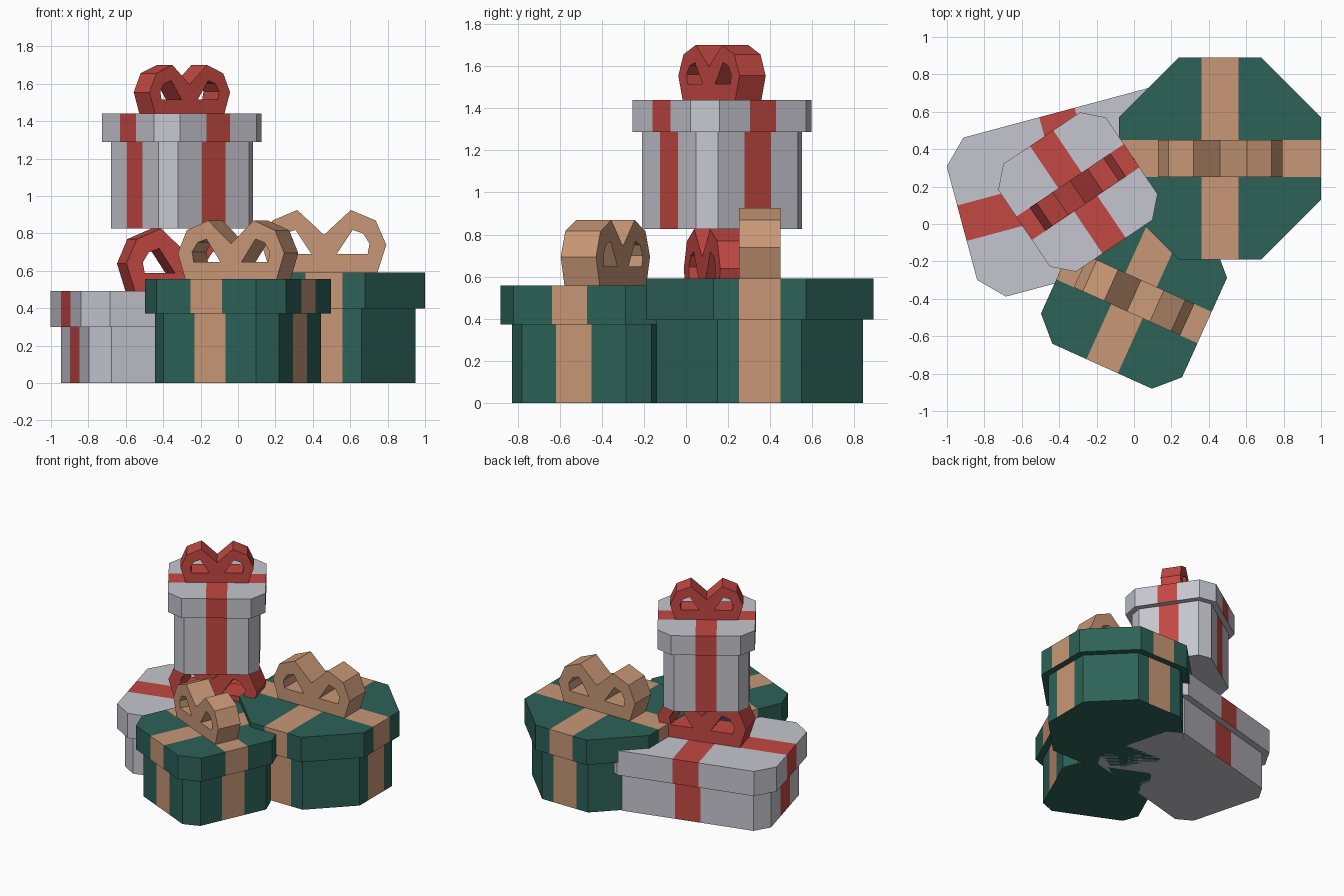
import bpy, bmesh, math
from mathutils import Vector

if "Cube" in bpy.data.objects:
    bpy.data.objects.remove(bpy.data.objects["Cube"])


def material(name, color):
    m = bpy.data.materials.new(name)
    m.diffuse_color = (*color, 1)
    m.use_nodes = True
    m.node_tree.nodes["Principled BSDF"].inputs["Base Color"].default_value = m.diffuse_color
    return m


GREEN = material("dark_green", (0.026, 0.122, 0.098))
TAN = material("tan_ribbon", (0.58, 0.31, 0.18))
GREY = material("pale_grey", (0.56, 0.56, 0.62))
RED = material("red_ribbon", (0.55, 0.065, 0.055))


def chamfered(hx, hy, c):
    """Rectangle outline with cut corners, counter-clockwise."""
    return [(hx, c - hy), (hx, hy - c), (hx - c, hy), (c - hx, hy),
            (-hx, hy - c), (-hx, c - hy), (c - hx, -hy), (hx - c, -hy)]


def gift_box(name, loc, angle, hx, hy, chamfer, inset, rim, top, ribbon, mats):
    """Box body and overhanging lid, with a flush ribbon cross."""
    bm = bmesh.new()
    body = chamfered(hx - inset, hy - inset, chamfer - 0.586 * inset)
    lid = chamfered(hx, hy, chamfer)
    rings = [[bm.verts.new((x, y, z)) for x, y in outline]
             for outline, z in ((body, 0), (body, rim), (lid, rim), (lid, top))]
    for a, b in zip(rings, rings[1:]):
        for i in range(8):
            j = (i + 1) % 8
            bm.faces.new((a[i], a[j], b[j], b[i]))
    bm.faces.new(rings[0][::-1])
    bm.faces.new(rings[-1])

    # Cut the ribbon borders
    for axis in (Vector((1, 0, 0)), Vector((0, 1, 0))):
        for s in (-ribbon, ribbon):
            bmesh.ops.bisect_plane(bm, geom=bm.verts[:] + bm.edges[:] + bm.faces[:],
                                   plane_co=axis * s, plane_no=axis)
    bm.normal_update()
    # Ribbon colour on the sides and top only
    for f in bm.faces:
        c = f.calc_center_median()
        if f.normal.z > -0.5 and min(abs(c.x), abs(c.y)) < ribbon - 0.001:
            f.material_index = 1

    mesh = bpy.data.meshes.new(name)
    bm.to_mesh(mesh)
    bm.free()
    for m in mats:
        mesh.materials.append(m)
    ob = bpy.data.objects.new(name, mesh)
    ob.location = loc
    ob.rotation_euler.z = angle
    bpy.context.collection.objects.link(ob)


# Right half of the bow outline and its loop opening, for a bow of height 1
BOW = [(0.86, 0), (1, 0.44), (0.83, 0.83), (0.43, 1)]
LOOP = [(0.2, 0.29), (0.7, 0.29), (0.73, 0.46), (0.63, 0.62), (0.46, 0.68)]


def mirror(points):
    return [(-x, z) for x, z in reversed(points)]


def bow(name, loc, angle, size, half_depth, mat):
    """Flat two-loop bow standing on the lid."""
    curve = bpy.data.curves.new(name + "_outline", 'CURVE')
    curve.dimensions = '2D'
    curve.fill_mode = 'BOTH'
    curve.extrude = half_depth
    for pts in (BOW + [(0, 0.6)] + mirror(BOW), LOOP, mirror(LOOP)):
        spline = curve.splines.new('POLY')
        spline.points.add(len(pts) - 1)
        for p, (x, z) in zip(spline.points, pts):
            p.co = (x * size, z * size, 0, 1)
        spline.use_cyclic_u = True
    tmp = bpy.data.objects.new(name + "_outline", curve)
    bpy.context.collection.objects.link(tmp)
    bpy.context.view_layer.update()
    dg = bpy.context.evaluated_depsgraph_get()
    mesh = bpy.data.meshes.new_from_object(tmp.evaluated_get(dg))
    bpy.data.objects.remove(tmp)
    for p in mesh.polygons:
        p.use_smooth = False
        p.material_index = 0
    mesh.materials.clear()
    mesh.materials.append(mat)
    ob = bpy.data.objects.new(name, mesh)
    ob.location = loc
    ob.rotation_euler = (math.pi / 2, 0, angle)
    bpy.context.collection.objects.link(ob)


# name, x, y, z, angle, half x, half y, chamfer, inset, rim, top, ribbon, bow size, colours
GIFTS = [
    ("large_green", 0.46, 0.35, 0, 0, 0.54, 0.54, 0.32, 0.05,
     0.397, 0.592, 0.099, 0.333, (GREEN, TAN)),
    ("small_green", 0.0, -0.383, 0, -24.3, 0.414, 0.414, 0.122, 0.05,
     0.372, 0.557, 0.092, 0.312, (GREEN, TAN)),
    ("long_grey", -0.298, 0.171, 0, 15, 0.644, 0.44, 0.126, 0.05,
     0.298, 0.491, 0.098, 0.335, (GREY, RED)),
    ("tall_grey", -0.30, 0.171, 0.826, 34, 0.347, 0.347, 0.1, 0.043,
     0.462, 0.614, 0.075, 0.26, (GREY, RED)),
]
for name, x, y, z, deg, hx, hy, ch, inset, rim, top, rib, size, mats in GIFTS:
    angle = math.radians(deg)
    gift_box(name + "_box", (x, y, z), angle, hx, hy, ch, inset, rim, top, rib, mats)
    bow(name + "_bow", (x, y, z + top), angle, size, rib, mats[1])
